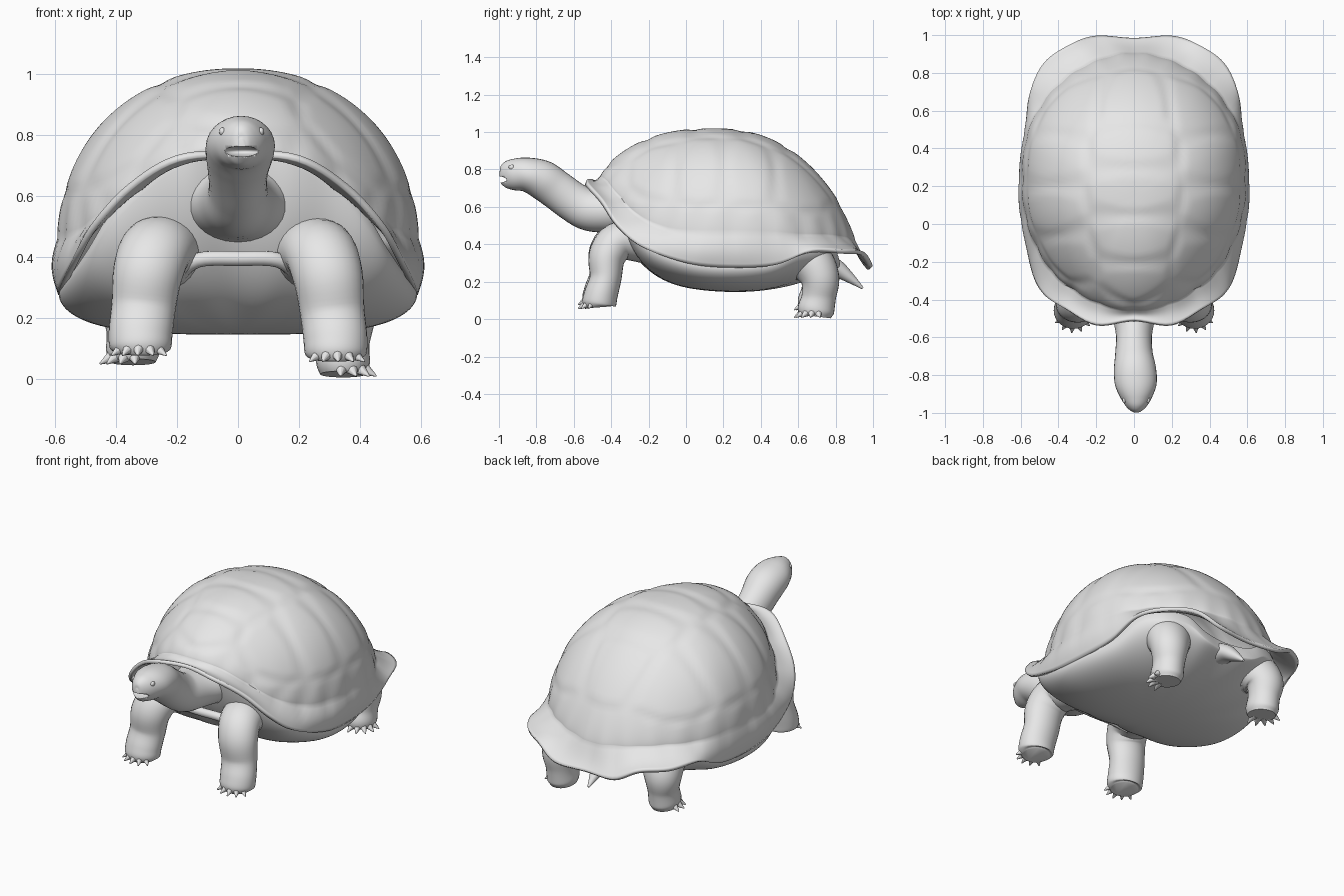
import bpy, bmesh, math
from mathutils import Vector

cube = bpy.data.objects.get("Cube")
if cube:
    bpy.data.objects.remove(cube, do_unlink=True)

grey = bpy.data.materials.new("plain grey")
grey.use_nodes = True
grey.diffuse_color = (0.8, 0.8, 0.8, 1)
grey.node_tree.nodes["Principled BSDF"].inputs["Base Color"].default_value = grey.diffuse_color


def finish(name, bm, angle=60):
    bmesh.ops.recalc_face_normals(bm, faces=bm.faces)
    mesh = bpy.data.meshes.new(name)
    bm.to_mesh(mesh)
    bm.free()
    mesh.materials.append(grey)
    ob = bpy.data.objects.new(name, mesh)
    bpy.context.collection.objects.link(ob)
    bpy.ops.object.select_all(action="DESELECT")
    ob.select_set(True)
    bpy.context.view_layer.objects.active = ob
    bpy.ops.object.shade_smooth_by_angle(angle=math.radians(angle))
    return ob


def spline(points, steps, closed=False):
    """Smooth curve through points of any dimension."""
    n, out = len(points), []
    for i in range(n if closed else n - 1):
        ids = [i - 1, i, i + 1, i + 2]
        a, b, c, d = [points[k % n if closed else min(max(k, 0), n - 1)] for k in ids]
        for s in range(steps):
            t = s / steps
            out.append([q + t / 2 * (r - p + t * (2*p - 5*q + 4*r - w + t * (3*(q - r) + w - p)))
                        for p, q, r, w in zip(a, b, c, d)])
    return out if closed else out + [list(points[-1])]


def mirrored_ring(half):
    return spline(half + [(-x, y, z) for x, y, z in half[-2:0:-1]], 6, closed=True)


def loft(rings, cap_start=False, cap_end=True):
    bm = bmesh.new()
    rows = [[bm.verts.new(p) for p in ring] for ring in rings]
    for a, b in zip(rows, rows[1:]):
        for i in range(len(a)):
            j = (i + 1) % len(a)
            bm.faces.new((a[i], a[j], b[j], b[i]))
    if cap_start:
        bm.faces.new(rows[0][::-1])
    if cap_end:
        bm.faces.new(rows[-1])
    return bm


def tube(points, sides=28, steps=6):
    """Loft of ellipses along x, y, z, width radius, depth radius."""
    path = spline(points, steps)
    rings = []
    for i, (x, y, z, rw, rd) in enumerate(path):
        along = Vector(path[min(i + 1, len(path) - 1)][:3]) - Vector(path[max(i - 1, 0)][:3])
        depth = along.cross(Vector((1, 0, 0))).normalized()
        side = depth.cross(along).normalized()
        angles = [math.tau * k / sides for k in range(sides)]
        rings.append([Vector((x, y, z)) + side * rw * math.cos(a) + depth * rd * math.sin(a)
                      for a in angles])
    return loft(rings, True, True)


def cone(bm, base, tip, radius, sides=10):
    base, tip = Vector(base), Vector(tip)
    axis = tip - base
    turn = axis.to_track_quat("Z", "Y").to_matrix().to_4x4()
    turn.translation = (base + tip) / 2
    bmesh.ops.create_cone(bm, cap_ends=True, segments=sides, radius1=radius,
                          radius2=radius * 0.1, depth=axis.length, matrix=turn)


def ball(name, centre, size):
    bm = bmesh.new()
    bmesh.ops.create_uvsphere(bm, u_segments=24, v_segments=16, radius=1)
    bmesh.ops.scale(bm, vec=size, verts=bm.verts)
    bmesh.ops.translate(bm, vec=centre, verts=bm.verts)
    return finish(name, bm)


# Shell outlines: the foot of the dome, and the flared rim around it
base = mirrored_ring([
    (0, -.46, .77), (.18, -.425, .74), (.32, -.35, .65), (.44, -.25, .55), (.53, -.1, .48),
    (.58, .05, .46), (.595, .23, .46), (.575, .45, .46), (.5, .62, .45), (.39, .75, .45),
    (.26, .84, .44), (.13, .89, .43), (0, .91, .42)])
rim = mirrored_ring([
    (0, -.505, .75), (.2, -.53, .735), (.36, -.45, .64), (.48, -.37, .51), (.545, -.24, .39),
    (.585, 0, .3), (.59, .23, .275), (.575, .48, .29), (.555, .68, .37), (.48, .85, .37),
    (.34, .95, .36), (.2, .997, .29), (0, .985, .28)])
CY, APEX, BELLY = .14, 1.02, .145


def endness(p):
    """1 toward the front and back of the shell, 0 toward its sides."""
    dy = p[1] - CY
    return dy * dy / (p[0] * p[0] + dy * dy)


def dome(p, r):
    f = endness(p)
    lift = (1 - r ** (2.2 + .2 * f)) ** (.5 + .3 * f)
    return Vector((p[0] * r, CY + (p[1] - CY) * r, p[2] + (APEX - p[2]) * lift))


def flange(p, q, t):
    """Margin from rim p to dome foot q: bulging at the sides, hollow at the ends."""
    f, swell = endness(p), math.sin(math.pi * t)
    v = Vector(p).lerp(Vector(q), t)
    v.x += math.copysign(.02, v.x) * (1 - f) ** 2 * swell
    v.z -= .015 * f * swell
    return v


# Scutes: cell centres on the back, the flanks and the margin
seeds = [Vector((0, y, APEX - .6 * (y - CY) ** 2)) for y in (-.32, -.08, .17, .42, .66)]
for side in (-1, 1):
    seeds += [Vector((side * x, y, z)) for x, y, z in
              ((.36, -.18, .77), (.44, .07, .8), (.44, .34, .8), (.36, .6, .74))]
seeds += [flange(p, q, .5) for p, q in zip(rim[3::6], base[3::6])]


def carve(v, amount):
    """Sink points that lie on the border between two scutes."""
    near = sorted((v - s).length for s in seeds)
    t = min(1, (near[1] - near[0]) / .1)
    inward = (Vector((0, CY, .45)) - v).normalized()
    return v + inward * .007 * amount * (1 - t * t * (3 - 2 * t))


MARGIN, ROWS = 9, 44
rings = [[carve(flange(p, q, k / MARGIN), k / MARGIN) for p, q in zip(rim, base)]
         for k in range(MARGIN)]
for k in range(ROWS):
    r = math.cos(math.pi / 2 * k / ROWS)
    rings.append([carve(dome(q, r), 1) for q in base])
shell = finish("shell", loft(rings))
lip = shell.modifiers.new("lip", "SOLIDIFY")
lip.thickness, lip.offset = .022, -1

# Body and belly plate, tucked in under the rim at the front and back
rings = []
for k in range(-1, 30):
    r = math.cos(math.pi / 2 * max(k, 0) / 30)
    ring = []
    for p in rim:
        f = endness(p)
        s = r * (.996 - .21 * f) - (.04 * f if k < 0 else 0)
        y = CY + (p[1] - CY) * s
        low = BELLY + .3 * (y - .27) ** 2
        z = p[2] - (p[2] - low) * (1 - r ** 3.7) ** .5 + (.08 * f if k < 0 else 0)
        ring.append((p[0] * s, y, z))
    rings.append(ring)
finish("body", loft(rings))

# Raised front edge of the belly plate
edge = bpy.data.curves.new("belly_front_edge", "CURVE")
edge.dimensions, edge.bevel_depth, edge.use_fill_caps = "3D", .025, True
line = edge.splines.new("POLY")
points = spline([(-.2, -.28, .34), (-.13, -.335, .39), (0, -.345, .395),
                 (.13, -.335, .39), (.2, -.28, .34)], 5)
line.points.add(len(points) - 1)
for target, p in zip(line.points, points):
    target.co = (*p, 1)
edge.materials.append(grey)
bpy.context.collection.objects.link(bpy.data.objects.new("belly_front_edge", edge))

# Neck and head in one tapering tube, with the mouth cut out
head = finish("neck_and_head", tube([
    (0, -.2, .58, .25, .15), (0, -.32, .58, .19, .13), (0, -.42, .575, .135, .115),
    (0, -.52, .585, .108, .112), (0, -.6, .625, .095, .107), (0, -.69, .69, .1, .105),
    (.005, -.77, .745, .112, .105), (.01, -.85, .772, .11, .092), (.012, -.92, .773, .083, .084),
    (.012, -.965, .77, .055, .07), (.012, -.99, .768, .028, .045), (.012, -.998, .768, .01, .02)]))
cutter = ball("mouth_cutter", (.012, -.985, .747), (.06, .06, .017))
cutter.hide_render = True
cut = head.modifiers.new("mouth", "BOOLEAN")
cut.operation, cut.solver, cut.object = "DIFFERENCE", "EXACT", cutter
bpy.context.view_layer.objects.active = head
bpy.ops.object.modifier_apply(modifier=cut.name)
bpy.data.objects.remove(cutter, do_unlink=True)
for side, name in ((-1, "right_eye"), (1, "left_eye")):
    ball(name, (.012 + side * .063, -.932, .812), (.011, .016, .014))

# Legs with a fan of claws; the right feet stand a little higher
front = [(.22, -.18, .41, .13, .12), (.265, -.35, .42, .12, .105), (.295, -.42, .34, .115, .1),
         (.31, -.43, .22, .106, .085), (.32, -.455, .13, .105, .09),
         (.32, -.465, .08, .1, .09), (.32, -.465, .063, .075, .065)]
rear = [(.25, .55, .34, .14, .12), (.31, .66, .31, .135, .12), (.345, .715, .22, .11, .105),
        (.345, .71, .12, .088, .092), (.345, .695, .05, .088, .098), (.345, .69, .015, .075, .085)]
for side, word in ((-1, "right"), (1, "left")):
    for path, kind, heading, rise in ((front, "front", -85, .02), (rear, "rear", -40, .04)):
        lift = rise if side < 0 else 0
        flip = [(side * x, y, z + lift * min(1, i / 3), w, d)
                for i, (x, y, z, w, d) in enumerate(path)]
        finish(f"{word}_{kind}_leg", tube(flip))
        foot = Vector(flip[-1][:3])
        bm = bmesh.new()
        for k in range(5):
            a = math.radians(heading + (k - 2) * 27)
            out = Vector((side * math.cos(a), math.sin(a), 0))
            cone(bm, foot + out * .06 + Vector((0, 0, .025)),
                 foot + out * .112 + Vector((0, 0, -.006)), .026)
        finish(f"{word}_{kind}_claws", bm, 40)

# Tail
finish("tail", tube([(0, .68, .31, .11, .07), (0, .79, .28, .065, .05),
                     (0, .87, .225, .035, .03), (0, .945, .165, .006, .006)]))
